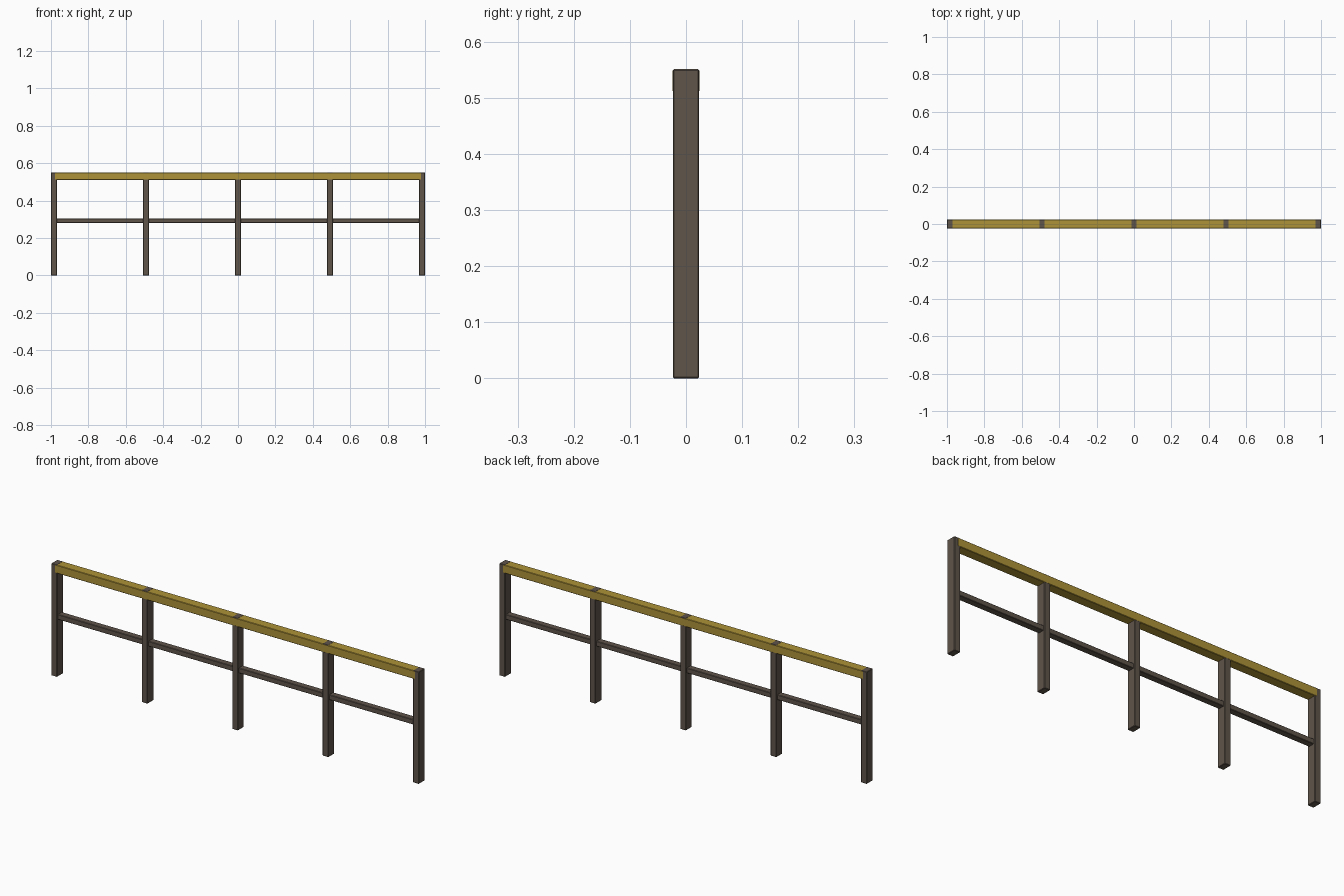
import bpy

if "Cube" in bpy.data.objects:
    bpy.data.objects.remove(bpy.data.objects["Cube"])


def material(name, color):
    m = bpy.data.materials.new(name)
    m.diffuse_color = color
    m.use_nodes = True
    m.node_tree.nodes["Principled BSDF"].inputs["Base Color"].default_value = m.diffuse_color
    return m


DARK = material("dark_steel", (0.115, 0.09, 0.07, 1))
YELLOW = material("yellow_paint", (0.42, 0.29, 0.04, 1))


def box(name, lo, hi, mat, bevel=0.002):
    """Chamfered box between two corners."""
    bpy.ops.mesh.primitive_cube_add(
        size=1, location=[(a + b) / 2 for a, b in zip(lo, hi)])
    ob = bpy.context.object
    ob.name = name
    ob.scale = [b - a for a, b in zip(lo, hi)]
    bpy.ops.object.transform_apply(location=False, rotation=False, scale=True)
    ob.data.materials.append(mat)
    mod = ob.modifiers.new("chamfer", 'BEVEL')
    mod.width = bevel
    mod.segments = 1
    return ob


# Upright posts
for i in range(5):
    x = -0.984 + i * 0.492
    box(f"post_{i + 1}", (x - 0.016, -0.0235, 0), (x + 0.016, 0.0235, 0.551), DARK)

# Yellow handrail, flush with the posts
box("top_rail", (-0.981, -0.0238, 0.51), (0.981, 0.0238, 0.5505), YELLOW)

# Slimmer middle rail
box("middle_rail", (-0.98, -0.016, 0.28), (0.98, 0.016, 0.305), DARK)
